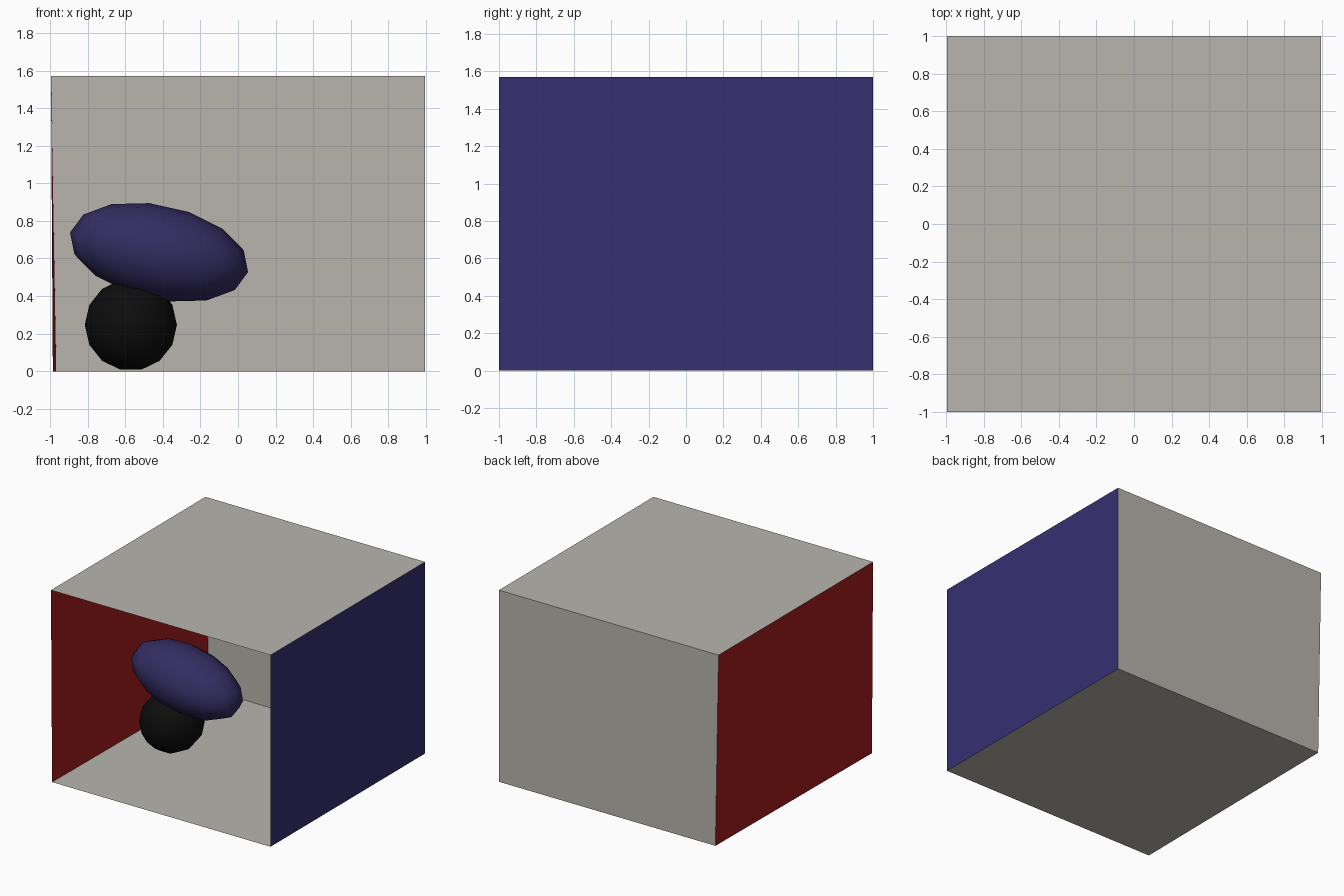
import bpy, math
from mathutils import Matrix, Vector

if "Cube" in bpy.data.objects:
    bpy.data.objects.remove(bpy.data.objects["Cube"])

H = 1.57


def linear(c):
    return c / 12.92 if c <= 0.04045 else ((c + 0.055) / 1.055) ** 2.4


def paint(obj, name, rgb):
    mat = bpy.data.materials.get(name) or bpy.data.materials.new(name)
    mat.diffuse_color = (*map(linear, rgb), 1)
    mat.use_nodes = True
    mat.node_tree.nodes["Principled BSDF"].inputs["Base Color"].default_value = mat.diffuse_color
    obj.data.materials.append(mat)


def panel(name, corners, colour, rgb):
    mesh = bpy.data.meshes.new(name)
    mesh.from_pydata(corners, [], [(0, 1, 2, 3)])
    obj = bpy.data.objects.new(name, mesh)
    bpy.context.collection.objects.link(obj)
    paint(obj, colour, rgb)


def ball(name, centre, radii, tilt, colour, rgb):
    # poles lie along y so the front outline is a 14-sided ring
    bpy.ops.mesh.primitive_uv_sphere_add(segments=14, ring_count=8, radius=1)
    obj = bpy.context.object
    obj.name = name
    for m in (Matrix.Rotation(math.pi / 2, 4, 'X'),
              Matrix.Rotation(math.pi / 14, 4, 'Y'),
              Matrix.Diagonal((*radii, 1)),
              Matrix.Rotation(tilt, 4, 'Y')):
        obj.data.transform(m)
    obj.location = Vector(centre)
    bpy.ops.object.shade_smooth()
    paint(obj, colour, rgb)


# room corners: the left wall leans slightly outward
FLB, FRB, BRB, BLB = (-.985, -1, 0), (.995, -1, 0), (.995, 1, 0), (-.967, 1, 0)
FLT, FRT, BRT, BLT = (-.995, -1, H), (.995, -1, H), (.995, 1, H), (-.995, 1, H)
GREY, RED, BLUE = (.725, .71, .68), (.65, .108, .108), (.21, .184, .443)

# open-fronted room
panel("floor", [FLB, FRB, BRB, BLB], "warm_grey", GREY)
panel("ceiling", [FLT, BLT, BRT, FRT], "warm_grey", GREY)
panel("back_wall", [BLB, BRB, BRT, BLT], "warm_grey", GREY)
panel("left_wall", [FLB, BLB, BLT, FLT], "red", RED)
panel("right_wall", [FRB, FRT, BRT, BRB], "blue", BLUE)

# black ball on the floor with a tilted ellipsoid resting on it
ball("black_ball", (-.57, -.04, .247), (.245, .245, .245), 0, "black", (.05, .05, .05))
ball("tilted_ellipsoid", (-.42, -.06, .633), (.485, .26, .25), math.radians(12.5),
     "violet", (.2, .172, .38))
